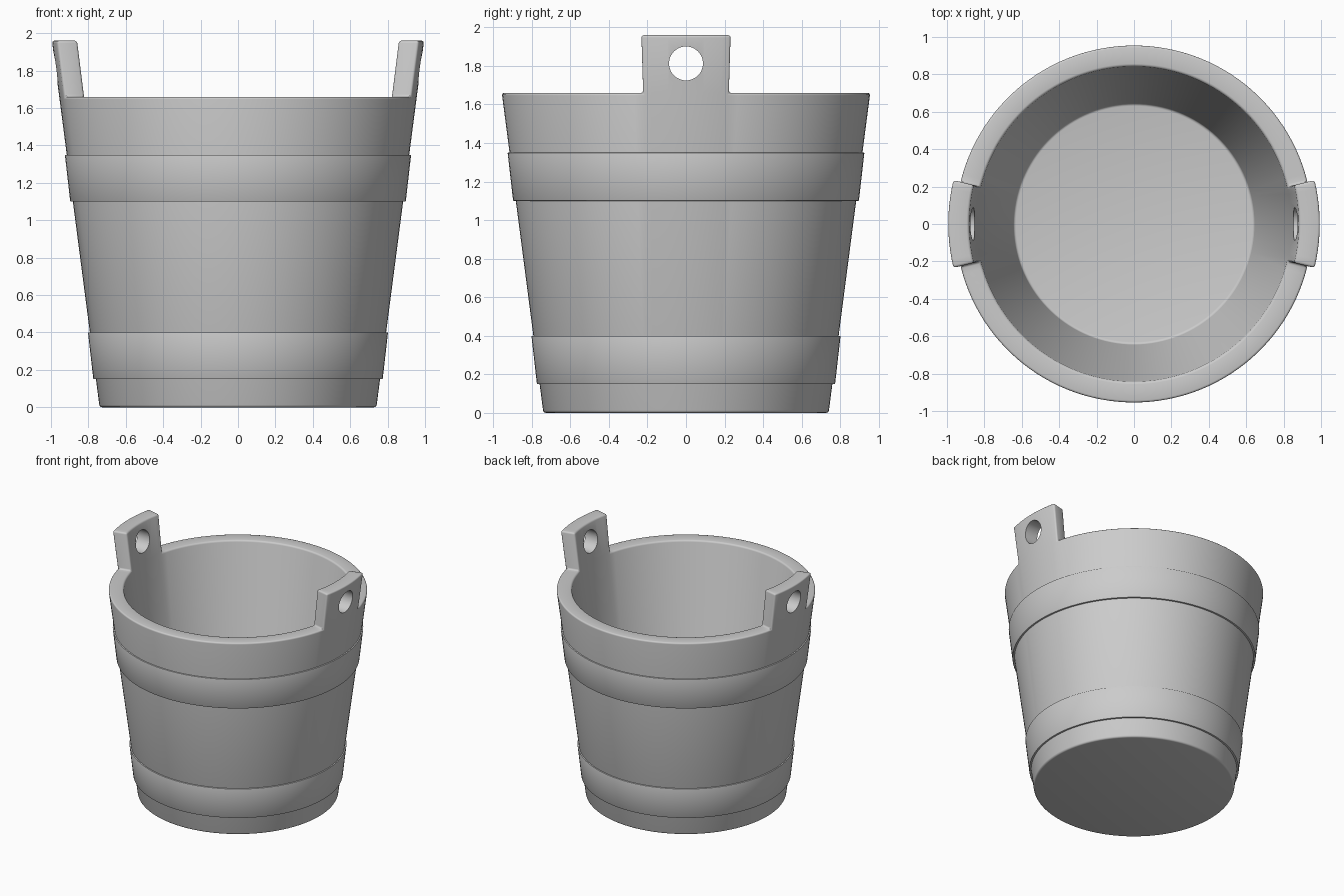
import bpy, bmesh, math

if "Cube" in bpy.data.objects:
    bpy.data.objects.remove(bpy.data.objects["Cube"])

N = 132            # sides around the bucket
HALF = 5           # ear half-width in sides
RIM, TOP = 1.66, 1.96
SLOPE = 0.13


def outer(z):
    return 0.74 + SLOPE * z


def inner(z):
    return 0.628 + SLOPE * z


def lathe(bm, profile, closed):
    """Revolve (radius, z) points around z and return the rings of vertices."""
    rings = [[bm.verts.new((r * math.cos(2 * math.pi * i / N),
                            r * math.sin(2 * math.pi * i / N), z))
              for i in range(N)] for r, z in profile]
    pairs = list(zip(rings, rings[1:]))
    if closed:
        pairs.append((rings[-1], rings[0]))
    for a, b in pairs:
        for i in range(N):
            j = (i + 1) % N
            bm.faces.new((a[i], a[j], b[j], b[i]))
    return rings


def finish(bm, name):
    bmesh.ops.recalc_face_normals(bm, faces=bm.faces[:])
    mesh = bpy.data.meshes.new(name)
    bm.to_mesh(mesh)
    bm.free()
    obj = bpy.data.objects.new(name, mesh)
    bpy.context.collection.objects.link(obj)
    return obj


def activate(obj):
    bpy.ops.object.select_all(action='DESELECT')
    obj.select_set(True)
    bpy.context.view_layer.objects.active = obj


def bevel(obj, width, segments):
    mod = obj.modifiers.new("Soft edges", 'BEVEL')
    mod.width = width
    mod.segments = segments
    mod.limit_method = 'ANGLE'
    mod.angle_limit = math.radians(40)
    activate(obj)
    bpy.ops.object.modifier_apply(modifier=mod.name)


# Bucket wall and floor
bm = bmesh.new()
rings = lathe(bm, [(outer(0), 0), (outer(RIM), RIM),
                   (inner(RIM), RIM), (inner(0.12), 0.12)], False)
bm.faces.new(rings[0][::-1])
bm.faces.new(rings[-1])

# Ears: rim segments on both sides drawn up along the wall slope
ears = []
step = 2 * math.pi / N
for f in bm.faces:
    c = f.calc_center_median()
    if len(f.verts) == 4 and abs(c.z - RIM) < 1e-4:
        if math.atan2(abs(c.y), abs(c.x)) < HALF * step:
            ears.append(f)
new = bmesh.ops.extrude_face_region(bm, geom=ears)["geom"]
bmesh.ops.delete(bm, geom=[f for f in ears if f.is_valid], context='FACES_ONLY')
for v in [g for g in new if isinstance(g, bmesh.types.BMVert)]:
    r = math.hypot(v.co.x, v.co.y)
    k = (r + SLOPE * (TOP - RIM)) / r
    v.co = (v.co.x * k, v.co.y * k, TOP)
bucket = finish(bm, "bucket")
bevel(bucket, 0.013, 3)

# Handle holes through both ears
bpy.ops.mesh.primitive_cylinder_add(vertices=48, radius=0.088, depth=2.4,
                                    location=(0, 0, 1.813),
                                    rotation=(0, math.pi / 2, 0))
cutter = bpy.context.object
cutter.name = "hole_cutter"
cutter.hide_render = True
mod = bucket.modifiers.new("Holes", 'BOOLEAN')
mod.operation = 'DIFFERENCE'
mod.solver = 'EXACT'
mod.object = cutter
activate(bucket)
bpy.ops.object.modifier_apply(modifier=mod.name)
bpy.data.objects.remove(cutter)
activate(bucket)
bpy.ops.object.shade_smooth_by_angle(angle=math.radians(35))

# Hoops around the bucket
for name, z0, z1 in (("lower_hoop", 0.15, 0.40), ("upper_hoop", 1.10, 1.35)):
    bm = bmesh.new()
    lathe(bm, [(outer(z0) - 0.005, z0), (outer(z0) + 0.014, z0),
               (outer(z1) + 0.010, z1), (outer(z1) - 0.005, z1)], True)
    hoop = finish(bm, name)
    bevel(hoop, 0.003, 2)
    bpy.ops.object.shade_smooth_by_angle(angle=math.radians(35))
